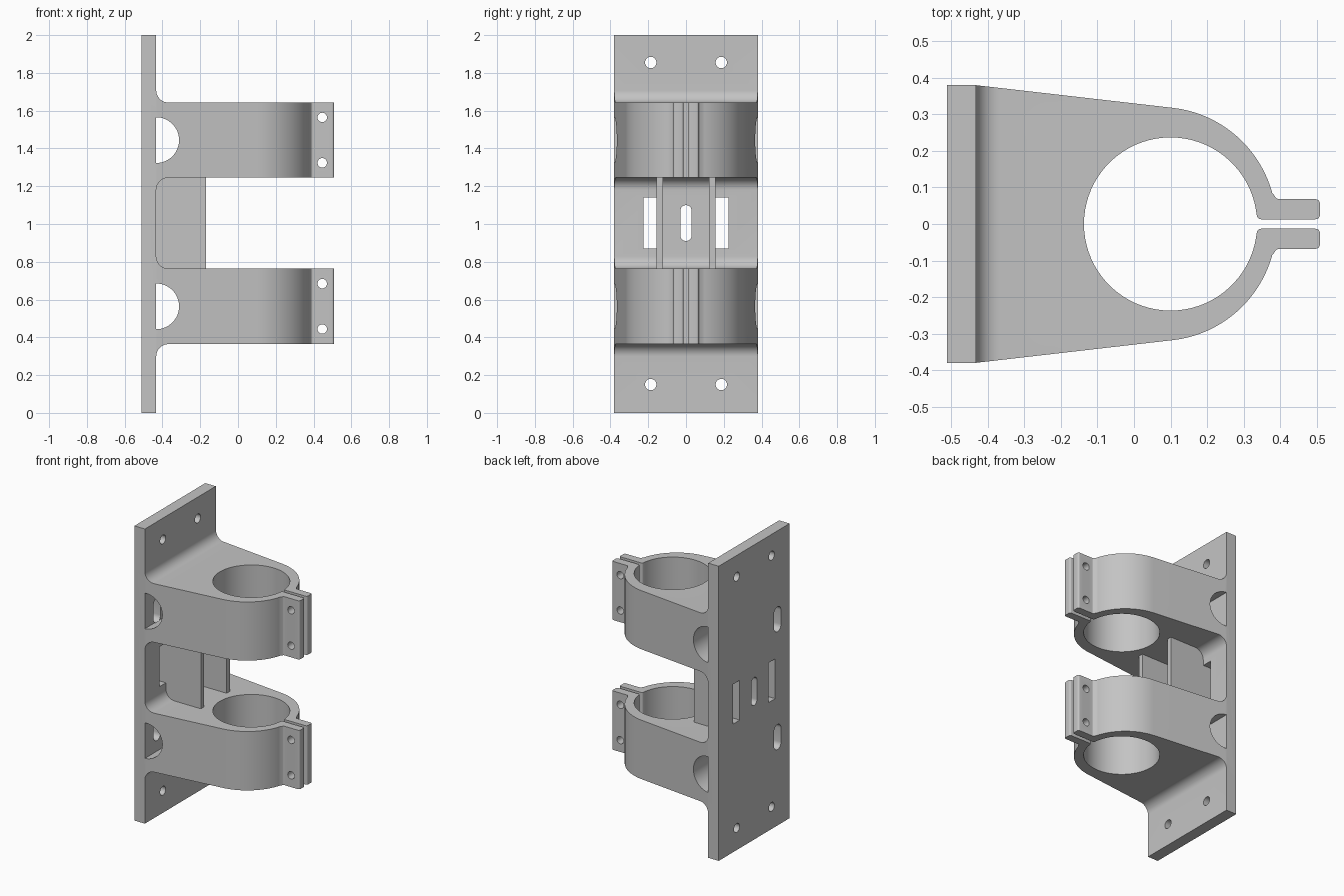
import bpy
import bmesh
from math import pi, sin, cos, asin, radians

cube = bpy.data.objects.get("Cube")
if cube:
    bpy.data.objects.remove(cube, do_unlink=True)

grey = bpy.data.materials.new("plain grey")
grey.use_nodes = True
COLOUR = (0.55, 0.55, 0.55, 1)
grey.diffuse_color = COLOUR
grey.node_tree.nodes["Principled BSDF"].inputs["Base Color"].default_value = COLOUR

BACK, FACE, TIP = -0.512, -0.433, 0.509   # plate back, plate face, tab ends
ARMS = ((0.364, 0.764), (1.245, 1.643))   # height range of each clamp arm
FILLET = 0.065


def arc(cx, cy, r, a0, a1, n=12):
    """Points along an arc, angles in radians."""
    return [(cx + r * cos(a0 + (a1 - a0) * i / n),
             cy + r * sin(a0 + (a1 - a0) * i / n)) for i in range(n + 1)]


def prism(name, pts, axis, lo, hi):
    """Extrude a closed 2D outline along an axis."""
    place = {"x": lambda u, v, w: (w, u, v),
             "y": lambda u, v, w: (u, w, v),
             "z": lambda u, v, w: (u, v, w)}[axis]
    bm = bmesh.new()
    face = bm.faces.new([bm.verts.new(place(u, v, lo)) for u, v in pts])
    new = bmesh.ops.extrude_face_region(bm, geom=[face])["geom"]
    bmesh.ops.translate(bm, vec=place(0, 0, hi - lo),
                        verts=[g for g in new if isinstance(g, bmesh.types.BMVert)])
    bmesh.ops.recalc_face_normals(bm, faces=bm.faces)
    mesh = bpy.data.meshes.new(name)
    bm.to_mesh(mesh)
    bm.free()
    obj = bpy.data.objects.new(name, mesh)
    bpy.context.collection.objects.link(obj)
    mesh.materials.append(grey)
    return obj


def select(obj):
    bpy.ops.object.select_all(action="DESELECT")
    obj.select_set(True)
    bpy.context.view_layer.objects.active = obj


def combine(obj, tool, operation="DIFFERENCE"):
    """Apply a boolean and drop the tool."""
    mod = obj.modifiers.new("cut", "BOOLEAN")
    mod.operation, mod.solver, mod.object = operation, "EXACT", tool
    select(obj)
    bpy.ops.object.modifier_apply(modifier=mod.name)
    bpy.data.objects.remove(tool, do_unlink=True)


def rect(u, v, w, h):
    return [(u - w / 2, v - h / 2), (u + w / 2, v - h / 2),
            (u + w / 2, v + h / 2), (u - w / 2, v + h / 2)]


def slot(u, v, w, h):
    r, d = w / 2, (h - w) / 2
    return arc(u, v + d, r, 0, pi) + arc(u, v - d, r, pi, 2 * pi)


def circle(u, v, r):
    return arc(u, v, r, 0, 2 * pi, 32)[:-1]


# Side outline: plate with two filleted arms
side = [(BACK, 2), (BACK, 0), (FACE, 0)]
for low, high in ARMS:
    cx = FACE + FILLET
    side += arc(cx, low - FILLET, FILLET, pi, pi / 2)
    side += [(TIP, low), (TIP, high)]
    side += arc(cx, high + FILLET, FILLET, -pi / 2, -pi)
side += [(FACE, 2)]
bracket = prism("clamp_bracket", side, "y", -0.5, 0.5)

# Plan outline: tapered arm, split ring and clamp tabs, mirrored across y
OUT, IN, GAP, TAB, ROUND = 0.32, 0.237, 0.013, 0.068, 0.012
half = [(BACK, 0.38), (FACE, 0.38)]
half += arc(0.07, 0, OUT, radians(83.6), asin(0.085 / OUT), 28)
half += arc(0.397, TAB + ROUND, ROUND, radians(195), 1.5 * pi, 5)
half += arc(TIP - ROUND, TAB - ROUND, ROUND, pi / 2, 0, 5)
half += arc(TIP - ROUND, GAP + ROUND, ROUND, 0, -pi / 2, 5)
half += arc(0.348, GAP + ROUND, ROUND, 1.5 * pi, radians(190), 5)
half += arc(0.1, 0, IN, asin(0.04 / IN), pi, 36)
plan = half + [(x, -y) for x, y in reversed(half[:-1])]
combine(bracket, prism("plan", plan, "z", -0.1, 2.1), "INTERSECT")

# Half-round relief through each arm beside the plate, and the tab bolt holes
for low, high in ARMS:
    mid = (low + high) / 2
    combine(bracket, prism("relief", arc(FACE, mid, 0.121, -pi / 2, pi / 2, 32), "y", -0.5, 0.5))
    for dz in (-0.12, 0.12):
        combine(bracket, prism("tab_hole", circle(0.446, mid + dz, 0.025), "y", -0.2, 0.2))

# Openings through the plate
openings = [slot(0, 1.005, 0.06, 0.19)]
openings += [slot(-0.25, z, 0.075, 0.17) for z in (0.6, 1.4)]
for s in (-1, 1):
    openings.append(rect(s * 0.19, 1.005, 0.07, 0.27))
    openings += [circle(s * 0.187, z, 0.03) for z in (0.15, 1.855)]
for outline in openings:
    combine(bracket, prism("opening", outline, "x", BACK - 0.05, FACE + 0.004))

# Two ribs between the arms
ribs = [prism(name, rect(s * 0.138, 1.005, 0.034, 0.49), "x", FACE, -0.17)
        for name, s in (("left_rib", 1), ("right_rib", -1))]

for obj in [bracket] + ribs:
    select(obj)
    bpy.ops.object.shade_smooth_by_angle(angle=radians(30))
